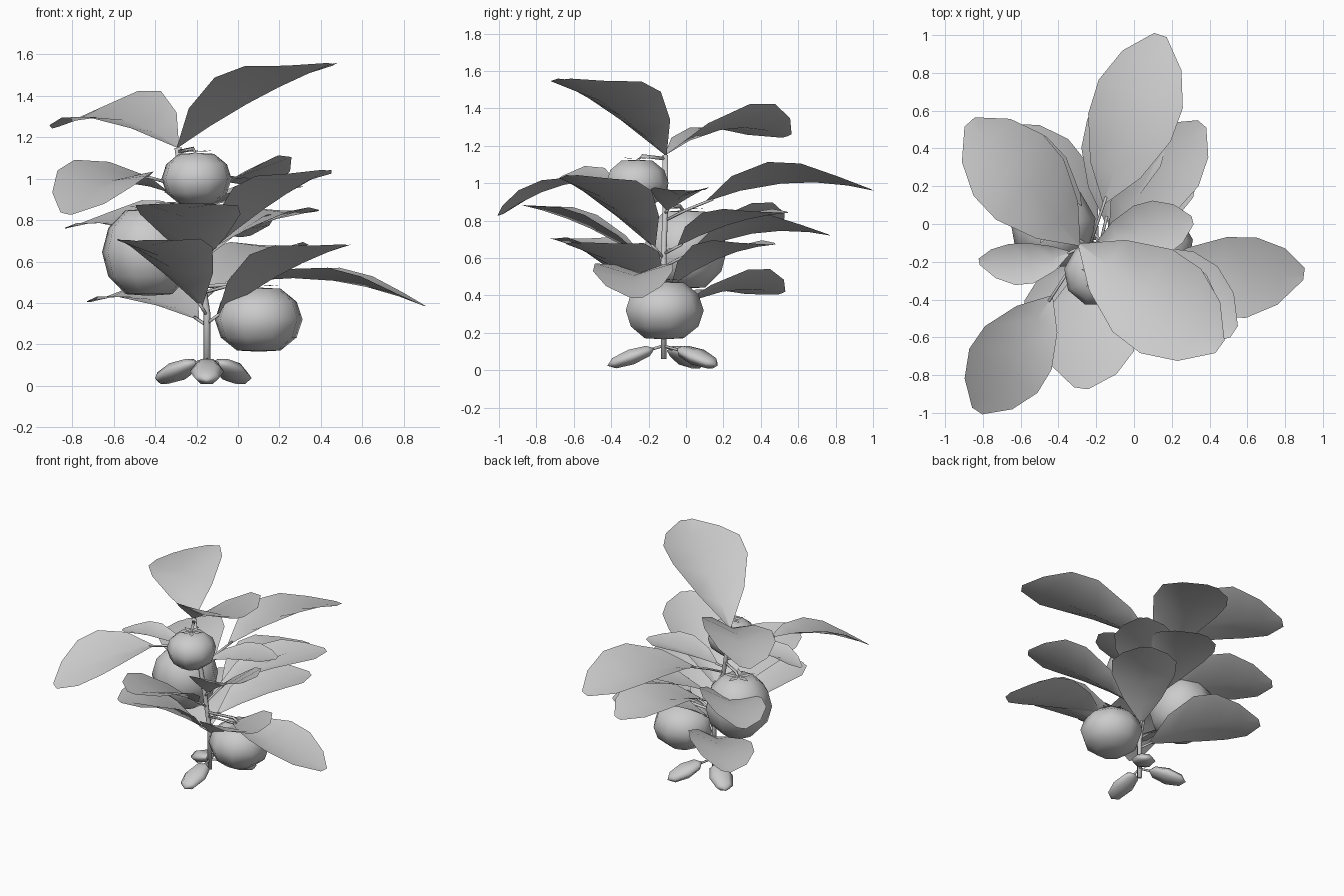
import bpy, math
from mathutils import Vector, Matrix

if "Cube" in bpy.data.objects:
    bpy.data.objects.remove(bpy.data.objects["Cube"])

UP = Vector((0, 0, 1))


def add_mesh(name, verts, faces):
    me = bpy.data.meshes.new(name)
    me.from_pydata([tuple(v) for v in verts], [], faces)
    ob = bpy.data.objects.new(name, me)
    bpy.context.collection.objects.link(ob)
    for p in me.polygons:
        p.use_smooth = True
    return ob


def tube(name, pts, radius, sides=6):
    pts = [Vector(p) for p in pts]
    verts, faces = [], []
    for i, p in enumerate(pts):
        d = (pts[min(i + 1, len(pts) - 1)] - pts[max(i - 1, 0)]).normalized()
        a = d.orthogonal().normalized() if abs(d.z) < 0.5 else d.cross(Vector((0, 1, 0))).normalized()
        b = d.cross(a)
        for k in range(sides):
            t = 2 * math.pi * k / sides
            verts.append(p + (a * math.cos(t) + b * math.sin(t)) * radius)
    n = sides
    for i in range(len(pts) - 1):
        for k in range(n):
            faces.append((i * n + k, i * n + (k + 1) % n, (i + 1) * n + (k + 1) % n, (i + 1) * n + k))
    faces += [tuple(range(n))[::-1], tuple(range(len(verts) - n, len(verts)))]
    return add_mesh(name, verts, faces)


# main stem path, leaning slightly to the left
STEM = [(-.15, -.12, .06), (-.15, -.12, .35), (-.19, -.12, .6), (-.25, -.11, .88), (-.29, -.11, 1.15)]


def stem_at(z):
    for a, b in zip(STEM, STEM[1:]):
        if z <= b[2]:
            t = (z - a[2]) / (b[2] - a[2])
            return Vector(a).lerp(Vector(b), t)
    return Vector(STEM[-1])


tube("main_stem", STEM, .017)

# blade outline: (position along blade, relative half width, relative fold)
OUTLINE = [(0, .03, 1), (.2, .6, 1.15), (.45, .98, 1), (.65, 1, .8), (.85, .7, .4), (1, .15, .2)]


def leaf(name, base_z, tip, half, petiole=.05, arch=.06, fold=.5, bend=0, roll=0):
    base, tip = stem_at(base_z), Vector(tip)
    chord = tip - base
    side = chord.cross(UP).normalized()

    def mid(t):
        return base + chord * t + (UP * arch + side * bend) * 4 * t * (1 - t)

    verts, faces = [], []
    for s, w, f in OUTLINE:
        c = mid(petiole + (1 - petiole) * s)
        w *= half
        lift, tilt = UP * fold * f * w, UP * roll * w
        verts += [c - side * w + lift - tilt, c, c + side * w + lift + tilt]
    for i in range(len(OUTLINE) - 1):
        for k in (0, 1):
            a = i * 3 + k
            faces.append((a, a + 1, a + 4, a + 3))
    add_mesh(name, verts, faces)
    if petiole > .04:
        tube(name + "_stalk", [mid(0), mid(petiole * .5), mid(petiole + .03)], .008, 5)


# leaves from the bottom of the stem to the top
LEAVES = [
    (.30, (.53, -.57, .68), .24, .08, .04, .45),
    (.29, (-.69, .51, .41), .22, .08, .07, .3, 0, .25),
    (.34, (-.49, -.71, .70), .23, .08, .05, .45),
    (.42, (.28, .46, .67), .22, .08, .05, .35),
    (.45, (.90, -.265, .385), .215, .27, .10, .3, .075),
    (.52, (-.28, -.87, .88), .25, .12, .05, .3),
    (.55, (.03, .77, .72), .22, .15, .09, .35, 0, .1),
    (.60, (.43, -.61, 1.04), .24, .10, .03, .45),
    (.62, (-.81, .50, .765), .22, .12, .08, .3, 0, .25),
    (.62, (.36, .53, .84), .20, .12, .04, .35),
    (.80, (.14, 1.00, .96), .235, .20, .11, .35, 0, .15),
    (.93, (-.83, -.99, .83), .215, .31, .13, .3, 0, .18),
    (.84, (.31, .02, .96), .15, .08, .01, .4),
    (.90, (-.82, -.20, .96), .11, .15, .05, .5, -.05),
    (1.15, (.455, -.65, 1.555), .275, 0, .03, .47),
    (1.15, (-.87, .54, 1.25), .245, 0, .09, .32, 0, .26),
]
for i, spec in enumerate(LEAVES):
    leaf(f"leaf_{i + 1}", *spec)


def ellipsoid(name, centre, size, segs, rings, rot=Matrix(), flat=1.0):
    bpy.ops.mesh.primitive_uv_sphere_add(segments=segs, ring_count=rings, radius=1)
    ob = bpy.context.object
    ob.name = name
    for v in ob.data.vertices:
        v.co.z = max(-flat, min(flat, v.co.z)) / flat
    ob.matrix_world = Matrix.Translation(centre) @ rot @ Matrix.Diagonal((*size, 1))
    bpy.ops.object.shade_smooth()
    return ob


# round fruits with flattened poles, star calyx and hanging stalk
FRUITS = [((.10, -.12, .32), .215, .155, .48),
          ((-.43, -.01, .645), .23, .21, .88),
          ((-.20, -.265, 1.00), .172, .125, 1.13)]
for i, (c, r, h, bz) in enumerate(FRUITS):
    c = Vector(c)
    ellipsoid(f"fruit_{i + 1}", c, (r, r, h), 9, 6, flat=.9)
    top = c + UP * h
    verts, faces = [], []
    for k in range(5):
        a = 2 * math.pi * k / 5 + .3
        d, s = Vector((math.cos(a), math.sin(a), 0)), Vector((-math.sin(a), math.cos(a), 0))
        n = len(verts)
        verts += [top + UP * .006, top + d * r * .22 + s * r * .1 + UP * .006,
                  top + d * r * .5 + UP * .012, top + d * r * .22 - s * r * .1 + UP * .006]
        faces.append((n, n + 3, n + 2, n + 1))
    add_mesh(f"calyx_{i + 1}", verts, faces)
    root = stem_at(bz)
    knee = root.lerp(top, .8)
    knee.z = max(knee.z, top.z + .02)
    tube(f"fruit_stalk_{i + 1}", [root, knee, top - UP * .01], .01, 5)

# fleshy seed leaves around the foot of the stem
for i, (az, reach) in enumerate(((-90, .185), (57, .23), (140, .2))):
    rot = Matrix.Rotation(math.radians(az), 4, 'Z') @ Matrix.Rotation(math.radians(20), 4, 'Y')
    c = Vector((-.15, -.12, .068)) + rot.to_3x3() @ Vector((reach, 0, 0))
    c.z = .07
    tilt = rot @ Matrix.Rotation(math.radians(90), 4, 'Y')
    ellipsoid(f"seed_leaf_{i + 1}", c, (.048, .083, .135), 6, 4, tilt)
    tube(f"seed_leaf_stalk_{i + 1}", [(-.15, -.12, .13), c + Vector((0, 0, .01))], .008, 5)
